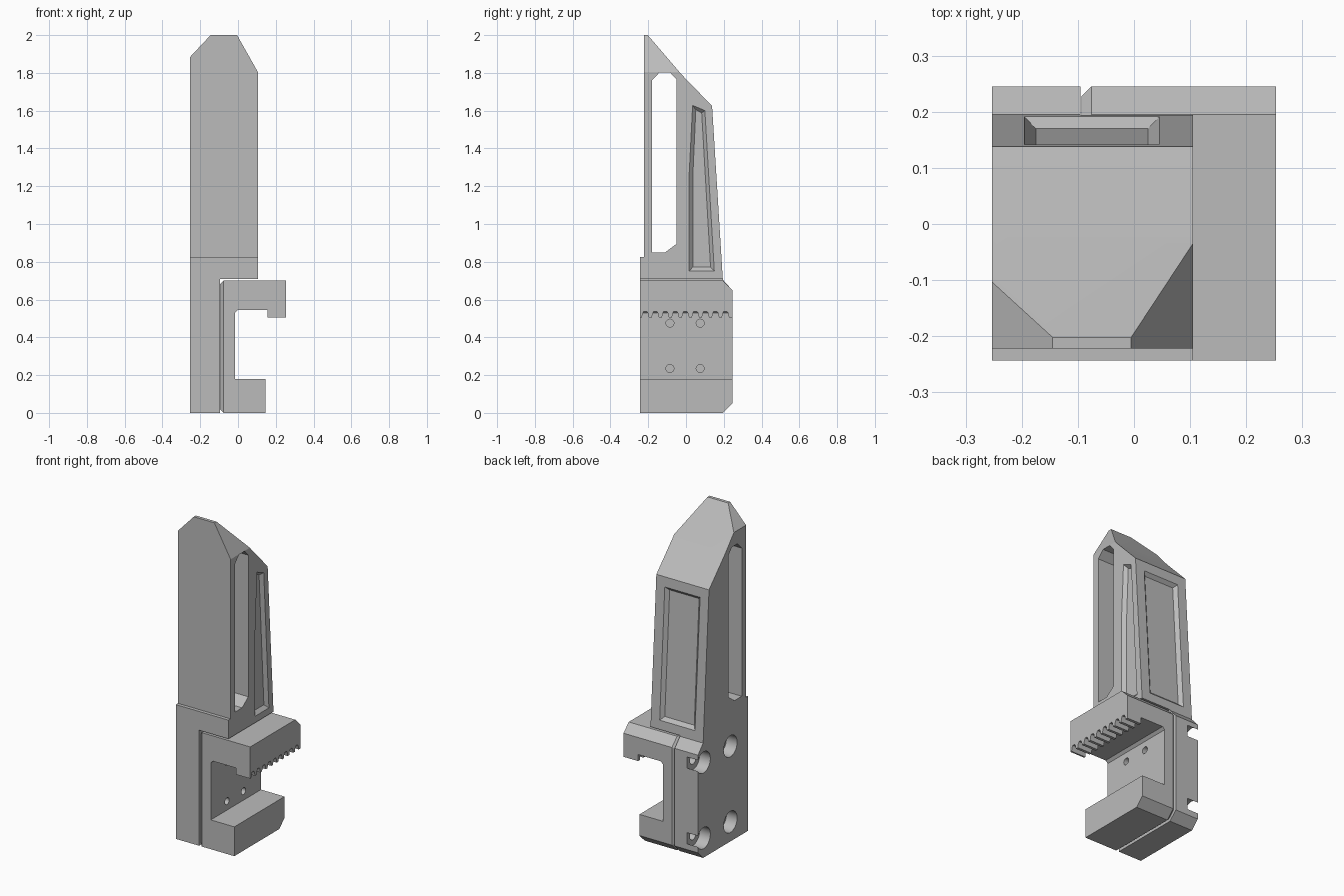
import bpy, bmesh
from math import cos, sin, tau, radians

old = bpy.data.objects.get("Cube")
if old:
    bpy.data.objects.remove(old, do_unlink=True)

grey = bpy.data.materials.new("plain grey")
grey.use_nodes = True
colour = (0.5, 0.5, 0.5, 1)
grey.diffuse_color = colour
grey.node_tree.nodes["Principled BSDF"].inputs["Base Color"].default_value = colour


def loft(name, start, end):
    """Closed solid between two matching loops of 3D points."""
    bm = bmesh.new()
    a = [bm.verts.new(p) for p in start]
    b = [bm.verts.new(p) for p in end]
    bm.faces.new(a)
    bm.faces.new(b[::-1])
    for i in range(len(a)):
        j = (i + 1) % len(a)
        bm.faces.new((a[j], a[i], b[i], b[j]))
    bmesh.ops.recalc_face_normals(bm, faces=bm.faces)
    mesh = bpy.data.meshes.new(name)
    bm.to_mesh(mesh)
    bm.free()
    mesh.materials.append(grey)
    obj = bpy.data.objects.new(name, mesh)
    bpy.context.collection.objects.link(obj)
    return obj


def along_x(name, yz, lo, hi):
    return loft(name, [(lo, y, z) for y, z in yz], [(hi, y, z) for y, z in yz])


def along_y(name, xz, lo, hi):
    return loft(name, [(x, lo, z) for x, z in xz], [(x, hi, z) for x, z in xz])


def recess(name, outer, inner):
    """Bevelled pocket cutter, continued a little past the surface."""
    out = [[o + (o - i) * 0.2 for o, i in zip(p, q)] for p, q in zip(outer, inner)]
    return loft(name, out, inner)


def combine(obj, tool, operation="DIFFERENCE"):
    tool.hide_render = True
    mod = obj.modifiers.new("cut", "BOOLEAN")
    mod.operation, mod.solver, mod.object = operation, "EXACT", tool
    bpy.context.view_layer.objects.active = obj
    bpy.ops.object.modifier_apply(modifier=mod.name)
    bpy.data.objects.remove(tool, do_unlink=True)


def drill(obj, y, z, radius, lo, hi):
    ring = [(y + radius * cos(tau * i / 32), z + radius * sin(tau * i / 32)) for i in range(32)]
    combine(obj, along_x("drill", ring, lo, hi))


# Body: front outline crossed with the tapering side outline
body = along_y("body", [(-.253, 0), (-.095, 0), (-.095, .71), (.105, .71), (.105, 1.805),
                        (-.005, 2), (-.145, 2), (-.253, 1.885)], -.4, .4)
side = [(-.243, 0), (-.243, .825), (-.222, .825), (-.222, 2), (-.202, 2), (-.022, 1.79),
        (.138, 1.625), (.195, .705), (.245, .65), (.245, .05), (.195, 0)]
combine(body, along_x("side_outline", side, -.5, .5), "INTERSECT")

# Long slot through the upper body
slot = [(-.18, .85), (-.11, .85), (-.05, .895), (-.05, 1.765), (-.085, 1.803),
        (-.14, 1.803), (-.18, 1.76)]
combine(body, along_x("slot", slot, -.5, .5))

# Recessed side panel
outer = [(.035, 1.628), (.1, 1.6), (.15, .75), (.016, .75), (.016, 1.25)]
inner = [(.052, 1.605), (.083, 1.588), (.13, .772), (.036, .772), (.036, 1.25)]
combine(body, recess("side_panel", [(.105, y, z) for y, z in outer],
                     [(.085, y, z) for y, z in inner]))


# Recessed back panel on the sloping back face
def back_loop(inset, depth):
    corners = [(-.195 + inset, .765 + inset), (.045 - inset, .765 + inset),
               (.045 - inset, 1.565 - inset), (-.195 + inset, 1.565 - inset)]
    return [(x, .195 - (z - .705) * .062 - depth, z) for x, z in corners]


combine(body, recess("back_panel", back_loop(0, 0), back_loop(.02, .02)))

# Blind bolt holes; the rear pair breaks through the back
for y in (-.07, .19):
    for z in (.12, .585):
        drill(body, y, z, .065, -.3, -.18)
        drill(body, y, z, .03, -.2, -.13)

# Clamp: C-shaped jaw with chamfered back edges
clamp = along_y("clamp", [(-.094, 0), (.145, 0), (.145, .18), (-.015, .18), (-.015, .53),
                          (0, .545), (.155, .545), (.155, .505), (.253, .505),
                          (.253, .7), (-.094, .7)], -.4, .4)
rim = [(-.243, 0), (-.243, .7), (.195, .7), (.245, .65), (.245, .05), (.195, 0)]
combine(clamp, along_x("rim", rim, -.5, .5), "INTERSECT")

# Bevel around the joint face of the clamp
bm = bmesh.new()
bm.from_mesh(clamp.data)
bmesh.ops.dissolve_limit(bm, angle_limit=.01, verts=bm.verts, edges=bm.edges)
joint = [e for e in bm.edges if all(v.co.x < -.09 for v in e.verts)]
bmesh.ops.bevel(bm, geom=joint, offset=.018, segments=1, affect="EDGES")
bm.to_mesh(clamp.data)
bm.free()

# Grip teeth under the upper jaw
for i in range(9):
    y = -.215 + i * .053
    notch = [(y - .019, .5), (y + .019, .5), (y + .015, .525), (y + .008, .538),
             (y - .008, .538), (y - .015, .525)]
    combine(clamp, along_x("notch", notch, .1, .4))

# Small screw holes in the clamp web
for y in (-.085, .075):
    for z in (.235, .475):
        drill(clamp, y, z, .021, -.07, .03)

for obj in (body, clamp):
    bpy.ops.object.select_all(action="DESELECT")
    obj.select_set(True)
    bpy.context.view_layer.objects.active = obj
    bpy.ops.object.shade_smooth_by_angle(angle=radians(20))
